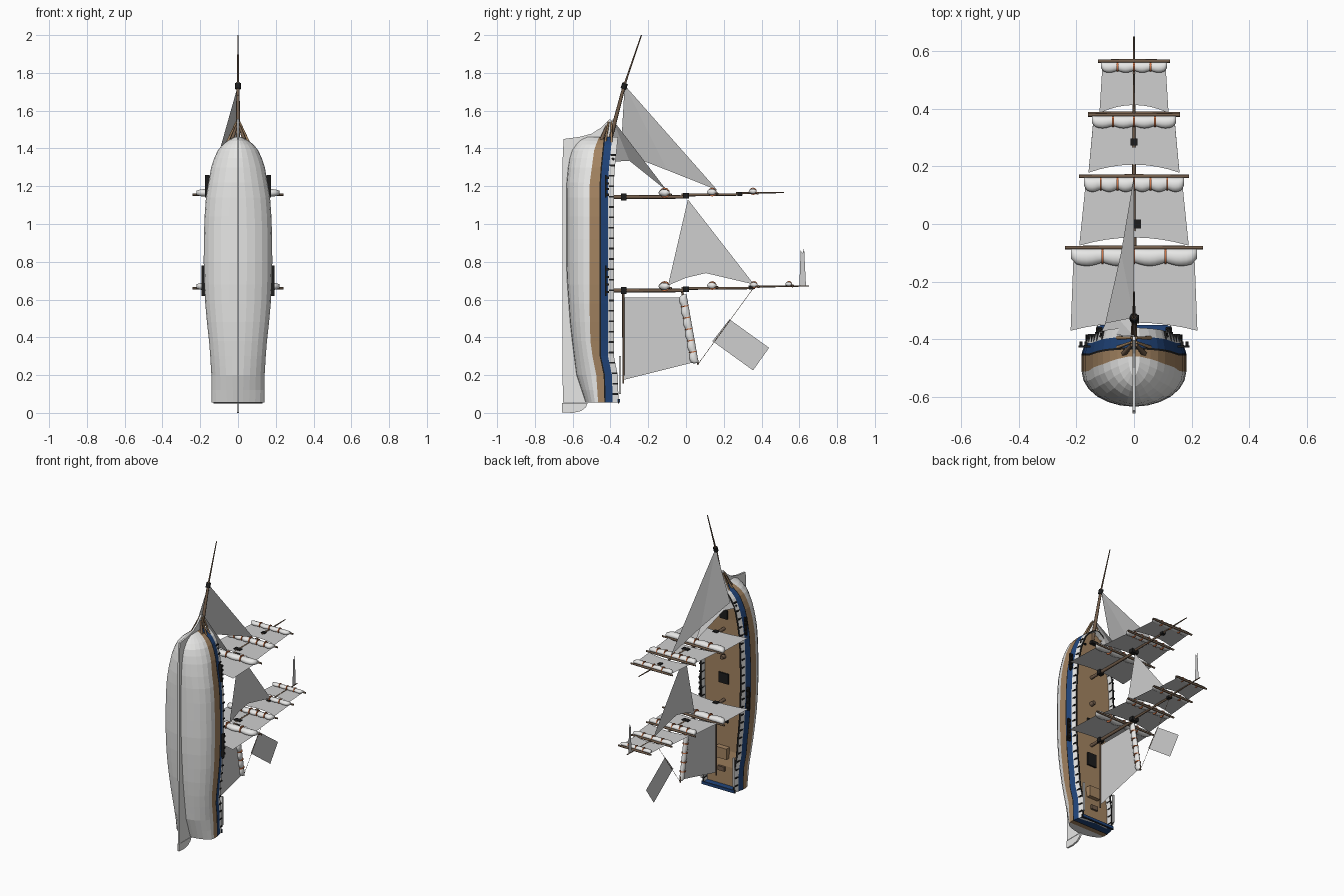
import bpy, bmesh, math
from mathutils import Vector as V

if "Cube" in bpy.data.objects:
    bpy.data.objects.remove(bpy.data.objects["Cube"])

def mat(name, c):
    m = bpy.data.materials.new(name)
    m.diffuse_color = (*c, 1)
    m.use_nodes = True
    m.node_tree.nodes["Principled BSDF"].inputs["Base Color"].default_value = m.diffuse_color
    return m

WHITE = mat("hull_white", (.80, .80, .79))
SAIL = mat("sail_canvas", (.62, .62, .62))
TAN = mat("tan_wood", (.37, .23, .12))
WOOD = mat("dark_wood", (.17, .11, .07))
BLUE = mat("navy_blue", (.015, .06, .2))
BLACK = mat("black", (.012, .012, .012))
ROPE = mat("orange_rope", (.6, .17, .06))

def finish(name, bm, mats, normals=True):
    if normals:
        bmesh.ops.recalc_face_normals(bm, faces=bm.faces)
    me = bpy.data.meshes.new(name)
    bm.to_mesh(me)
    bm.free()
    for m in mats:
        me.materials.append(m)
    ob = bpy.data.objects.new(name, me)
    bpy.context.collection.objects.link(ob)
    return ob

def lerp(tab, z):
    for (a, p), (b, q) in zip(tab, tab[1:]):
        if z <= b:
            return p + (q - p) * max(0, (z - a) / (b - a))
    return tab[-1][1]

def box(name, c, s, m):
    bm = bmesh.new()
    bmesh.ops.create_cube(bm, size=1)
    for v in bm.verts:
        v.co = V([v.co[i] * s[i] + c[i] for i in range(3)])
    return finish(name, bm, [m])

def rod(name, a, b, r1, r2, m, n=8):
    a, b = V(a), V(b)
    bm = bmesh.new()
    bmesh.ops.create_cone(bm, cap_ends=True, segments=n, radius1=r1, radius2=r2, depth=(b - a).length)
    q = (b - a).to_track_quat('Z', 'Y')
    for v in bm.verts:
        v.co = q @ v.co + (a + b) / 2
    ob = finish(name, bm, [m])
    for p in ob.data.polygons:
        p.use_smooth = len(p.vertices) == 4
    return ob

def sheet(name, pts, m):
    bm = bmesh.new()
    bm.faces.new([bm.verts.new(p) for p in pts])
    bmesh.ops.triangulate(bm, faces=bm.faces)
    return finish(name, bm, [m], False)

def plate(name, yz, t, m):
    bm = bmesh.new()
    f = bm.faces.new([bm.verts.new((-t / 2, y, z)) for y, z in yz])
    g = bmesh.ops.extrude_face_region(bm, geom=[f])
    for v in g["geom"]:
        if isinstance(v, bmesh.types.BMVert):
            v.co.x = t / 2
    return finish(name, bm, [m])

def furled(name, a, b, u, r, lobes):
    """Lumpy rolled sail from a to b with rope ties between the lobes."""
    a, b, u = V(a), V(b), V(u).normalized()
    d = (b - a).normalized()
    w = d.cross(u)
    bm = bmesh.new()
    rings, N, K = [], lobes * 6, 10
    for i in range(N + 1):
        t = i / N
        rad = r * (.78 + .22 * abs(math.sin(math.pi * lobes * t)))
        if i in (0, N):
            rad *= .75
        c = a.lerp(b, t) + u * (r - rad)
        rings.append([bm.verts.new(c + u * rad * math.cos(k * math.tau / K)
                      + w * .7 * rad * math.sin(k * math.tau / K)) for k in range(K)])
    for p, q in zip(rings, rings[1:]):
        for k in range(K):
            bm.faces.new((p[k], p[(k + 1) % K], q[(k + 1) % K], q[k]))
    bm.faces.new(rings[0])
    bm.faces.new(rings[-1])
    ob = finish(name, bm, [WHITE])
    for p in ob.data.polygons:
        p.use_smooth = True
    for i in range(1, lobes):
        c = a.lerp(b, i / lobes) + u * r * .1
        rod(name + "_tie", c - d * .003, c + d * .003, r * .93, r * .93, ROPE, 10)

# Hull: lofted half, mirrored; z runs along the ship, y is up
BEAM = [(.05, .14), (.2, .141), (.35, .15), (.55, .172), (.75, .182), (1, .18), (1.15, .169),
        (1.3, .142), (1.38, .115), (1.43, .075), (1.46, .02)]
KEEL = [(.05, -.53), (.2, -.58), (.45, -.612), (.75, -.634), (1.2, -.634), (1.33, -.622),
        (1.4, -.6), (1.44, -.565), (1.46, -.53)]
SHEER = [(.05, .025), (.2, .021), (.3, 0), (1.25, 0), (1.46, .022)]
LOW = [(.05, -.465), (.2, -.475), (.35, -.505), (.6, -.512), (1.2, -.512), (1.4, -.485), (1.46, -.46)]
FINE = [(.05, 1.25), (.4, 1.05), (.6, 1), (1.1, 1), (1.45, 1.35)]
ROWS = [0] * 6 + [1, 2, 3, 0, 2, 0, 1]

def section(z):
    b, k, s, lo = lerp(BEAM, z), lerp(KEEL, z), lerp(SHEER, z), lerp(LOW, z)
    p = []
    for i in range(7):
        a = i * math.pi / 12
        p.append((b * math.sin(a) ** lerp(FINE, z), lo + (k - lo) * math.cos(a)))
    inner = max(.88 * b - .012, .001)
    p += [(b, -.457 + s), (b, -.45 + s), (.94 * b, -.413 + s), (.88 * b, -.382 + s),
          (inner, -.382 + s), (inner, -.42 + s), (0, -.42 + s)]
    return [(x, y, z) for x, y in p]

bm = bmesh.new()
stations = [.055, .12, .2, .25, .3, .38, .48, .58, .68, .8, .92, 1.04, 1.14, 1.22, 1.3, 1.35, 1.39, 1.42, 1.44, 1.46]
loft = [[bm.verts.new(p) for p in section(z)] for z in stations]
for p, q in zip(loft, loft[1:]):
    for i, m in enumerate(ROWS):
        bm.faces.new((p[i], p[i + 1], q[i + 1], q[i])).material_index = m
for ring in (loft[0], loft[-1]):  # transom and bow end keep the stripes
    mid = [bm.verts.new((0, v.co.y, v.co.z)) for v in ring[:11]]
    for i in range(10):
        bm.faces.new((ring[i], ring[i + 1], mid[i + 1], mid[i])).material_index = ROWS[i]
bmesh.ops.remove_doubles(bm, verts=bm.verts, dist=.0003)
hull = finish("hull", bm, [WHITE, TAN, BLACK, BLUE])
hull.modifiers.new("mirror", 'MIRROR').use_clip = True

# Keel, stem and rudder
plate("keel_and_stem", [(-.652, .055), (-.655, .6), (-.655, 1.3), (-.648, 1.45), (-.56, 1.462), (-.5, 1.478),
      (-.45, 1.51), (-.405, 1.555), (-.39, 1.545), (-.40, 1.47), (-.44, 1.4), (-.52, 1.35), (-.55, .3), (-.5, .055)], .012, WHITE)
plate("rudder", [(-.657, .003), (-.6, 0), (-.555, .01), (-.53, .03), (-.52, .053), (-.657, .053)], .012, WHITE)

# Stern rail, bulwark posts, channels and bow rails
box("taffrail", (0, -.375, .064), (.25, .05, .018), BLUE)
box("taffrail_cap", (0, -.358, .062), (.26, .006, .022), BLACK)
for s in (-1, 1):
    for i in range(24):
        z = .1 + i * .055
        box("bulwark_post", (s * (.895 * lerp(BEAM, z) - .005), -.398 + lerp(SHEER, z), z), (.022, .03, .009), BLACK)
    for z, L, x in ((.70, .16, .18), (1.2, .12, .163)):
        box("channel", (s * x, -.425, z), (.024, .008, L), BLACK)
        for k in range(4):
            box("deadeye", (s * (x + .004), -.417, z + (k - 1.5) * L / 4), (.01, .02, .012), BLACK)
    rod("cathead", (s * .07, -.392, 1.35), (s * .118, -.385, 1.345), .008, .008, BLACK, 4)
    box("quarter_rail", (s * .122, -.35, .2), (.012, .012, .2), WHITE)
    for y0, y1 in ((-.395, -.395), (-.43, -.41)):
        rod("head_rail", (s * .062, y0, 1.42), (s * .008, y1, 1.54), .007, .005, TAN, 6)
    rod("head_knee", (s * .035, -.45, 1.44), (s * .008, -.42, 1.52), .012, .006, WOOD, 6)

# Deck fittings
for z, w, l in ((1.25, .06, .07), (.8, .075, .07), (.54, .07, .09)):
    box("hatch", (0, -.416, z), (w, .014, l), BLACK)
box("cabin", (0, -.405, .29), (.085, .045, .075), TAN)
box("cabin_step", (0, -.4, .18), (.05, .03, .03), WOOD)
box("bow_bitts", (0, -.4, 1.385), (.05, .035, .02), BLACK)
rod("capstan", (0, -.42, .95), (0, -.39, .95), .016, .013, WOOD)

# Masts, yards, furled rolls and square sails
YARDS = [(-.082, .24, -.37, .22, .03, 4), (.165, .19, -.075, .19, .025, 6),
         (.378, .16, .178, .158, .021, 4), (.565, .125, .385, .12, .018, 4)]
for name, z, top, n in (("fore", 1.143, .52, 3), ("main", .648, .65, 4)):
    rod(name + "_lower_mast", (0, -.42, z), (0, .015, z), .011, .009, WOOD)
    rod(name + "_top_mast", (0, -.025, z + .011), (0, .3 if n == 3 else .365, z + .013), .008, .006, WOOD)
    rod(name + "_upper_mast", (0, .265 if n == 3 else .33, z + .02), (0, top, z + .024), .006, .003, WOOD)
    box(name + "_boom_collar", (0, -.33, z), (.035, .03, .035), BLACK)
    box(name + "_crosstree", (0, 0, z + .006), (.05, .03, .03), BLACK)
    box(name + "_upper_cap", (0, .285 if n == 3 else .345, z + .016), (.025, .025, .022), BLACK)
    for i, (y, w, foot, fw, r, lobes) in enumerate(YARDS[:n]):
        zz = z + .012 + .004 * i
        y += .005 if n == 4 and i == 2 else 0
        rod(name + "_yard_left", (0, y, zz), (-w, y, zz), .008, .006, WOOD)
        rod(name + "_yard_right", (0, y, zz), (w, y, zz), .008, .006, WOOD)
        yc = y - r - .004
        furled(name + "_furled_sail", (-w * .91, yc, zz + .01), (w * .91, yc, zz + .01), (0, 1, 0), r, lobes)
        arch = [(fw * (1 - k / 4), foot + .028 * (1 - (1 - k / 4) ** 2), zz) for k in range(9)]
        sheet(name + "_square_sail", [(-w * .87, y, zz), (w * .87, y, zz)] + arch, SAIL)

# Bowsprit
rod("bowsprit", (0, -.425, 1.36), (0, -.322, 1.75), .013, .008, WOOD)
rod("jib_boom", (0, -.345, 1.68), (0, -.236, 2), .006, .003, WOOD)
rod("bowsprit_cap", (0, -.332, 1.715), (0, -.322, 1.745), .015, .015, BLACK)

# Staysails, spanker, ensign and pennant
sheet("flying_jib", [(0, -.325, 1.735), (-.1, -.345, 1.38), (-.045, -.1, 1.285), (0, .165, 1.18)], SAIL)
sheet("fore_staysail", [(0, -.39, 1.555), (-.115, -.38, 1.33), (-.08, -.3, 1.335), (0, -.1, 1.175)], SAIL)
sheet("main_staysail", [(0, .01, 1.13), (0, -.095, .675), (0, 0, .715), (0, .105, .74), (0, .22, .715), (0, .36, .68)], SAIL)
sheet("spanker", [(0, -.33, .61), (0, -.03, .61), (0, .05, .27), (0, -.33, .175)], SAIL)
rod("spanker_boom", (0, -.332, .645), (0, -.332, .155), .006, .005, WOOD)
rod("spanker_gaff", (0, -.02, .64), (0, .065, .255), .006, .005, WOOD)
furled("spanker_roll", (0, -.019, .625), (0, .045, .262), (0, .98, .19), .022, 6)
sheet("ensign", [(0, .23, .495), (0, .44, .345), (0, .355, .225), (0, .14, .38)], SAIL)
rod("ensign_halyard", (0, .36, .665), (0, .065, .26), .0012, .0012, WOOD, 4)
sheet("pennant", [(0, .6, .675), (0, .635, .675), (0, .625, .875), (0, .618, .845), (0, .607, .86)], SAIL)
